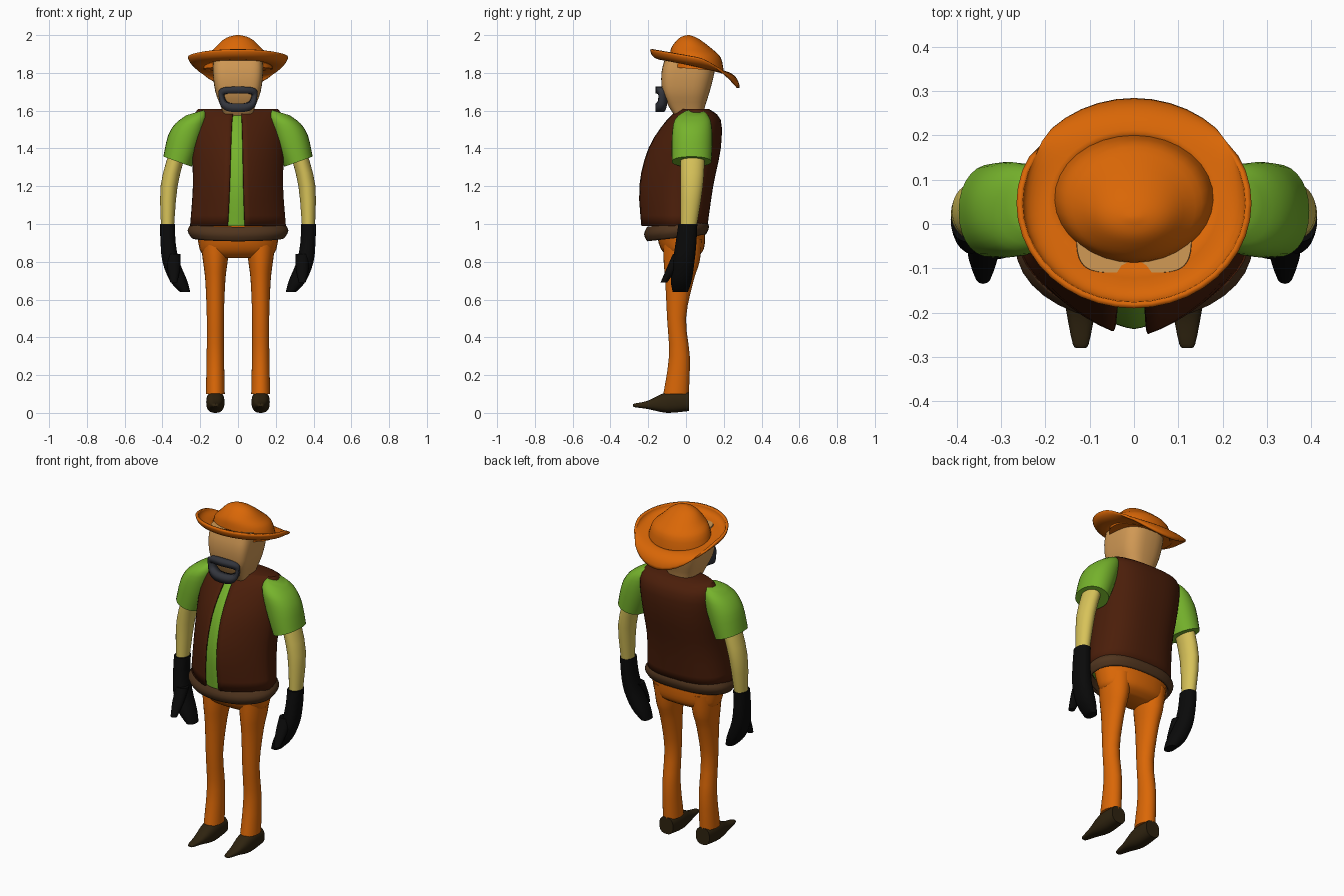
import bpy, bmesh
from math import sin, cos, pi, radians

cube = bpy.data.objects.get("Cube")
if cube:
    bpy.data.objects.remove(cube)


def material(name, red, green, blue):
    mat = bpy.data.materials.new(name)
    mat.use_nodes = True
    mat.diffuse_color = (red, green, blue, 1)
    shader = mat.node_tree.nodes["Principled BSDF"]
    shader.inputs["Base Color"].default_value = mat.diffuse_color
    return mat


orange_cloth = material("orange cloth", .7, .135, .002)
green_cloth = material("green cloth", .18, .45, .025)
brown_vest = material("dark brown vest", .07, .013, .003)
belt_leather = material("belt leather", .08, .035, .013)
shoe_leather = material("shoe leather", .028, .017, .005)
black_glove = material("black glove", .003, .003, .003)
slate_hair = material("slate hair", .032, .035, .045)
tan_skin = material("tan skin", .64, .32, .09)
pale_skin = material("pale skin", .68, .54, .1)


def finish(bm, name, mat, thickness=0):
    bmesh.ops.recalc_face_normals(bm, faces=bm.faces)
    mesh = bpy.data.meshes.new(name)
    bm.to_mesh(mesh)
    bm.free()
    mesh.materials.append(mat)
    part = bpy.data.objects.new(name, mesh)
    bpy.context.collection.objects.link(part)
    bpy.ops.object.select_all(action='DESELECT')
    part.select_set(True)
    bpy.context.view_layer.objects.active = part
    bpy.ops.object.shade_smooth_by_angle(angle=radians(50))
    if thickness:
        solidify = part.modifiers.new("thickness", 'SOLIDIFY')
        solidify.thickness = thickness
        solidify.offset = 0


def skin_rings(bm, rings, closed=True):
    count = len(rings[0])
    for lower, upper in zip(rings, rings[1:]):
        for i in range(count if closed else count - 1):
            j = (i + 1) % count
            bm.faces.new((lower[i], lower[j], upper[j], upper[i]))


def rounded(value, exponent):
    """Superellipse coordinate from a sine or cosine."""
    sign = 1 if value >= 0 else -1
    return sign * abs(value) ** (2 / exponent)


def smooth_keys(keys, count, steps=3):
    """Pass a smooth curve through the keys; a single number stays constant."""
    if isinstance(keys, (int, float)):
        keys = [keys] * count
    result = []
    for i in range(count - 1):
        a, b = keys[i], keys[i + 1]
        before, after = keys[max(i - 1, 0)], keys[min(i + 2, count - 1)]
        for k in range(steps):
            t = k / steps
            bend = t * (1 - t) / 2
            pull_a = (b - before) / 2 - (b - a)
            pull_b = (b - a) - (after - a) / 2
            result.append(a + (b - a) * t + 2 * bend * ((1 - t) * pull_a + t * pull_b))
    return result + [keys[-1]]


def loft(name, mat, levels, half, low, high, centre=0, side=1, front_power=2,
         back_power=2, segments=28, along_y=False, tilt_x=0, tilt_y=0,
         inset=0, gap=None, cap_start=True, cap_end=True, thickness=0):
    """Skin superellipse rings; low and high are their front and back limits."""
    bm = bmesh.new()
    tracks = [smooth_keys(keys, len(levels))
              for keys in (levels, half, low, high, centre, tilt_x)]
    rings = []
    for k, (level, width, near, far, middle, lean) in enumerate(zip(*tracks)):
        start, sweep, count = -pi / 2, 2 * pi, segments
        if gap:
            narrowing = 1.3 - .6 * k / len(tracks[0])
            start += gap[0] * narrowing
            sweep -= sum(gap) * narrowing
            count += 1
        ring = []
        for i in range(count):
            angle = start + sweep * i / segments
            exponent = front_power if sin(angle) < 0 else back_power
            across = (width - inset) * rounded(cos(angle), exponent)
            deep = ((far - near) / 2 - inset) * rounded(sin(angle), exponent)
            x = side * (middle + across)
            main = level + lean * across + tilt_y * deep
            other = (near + far) / 2 + deep
            ring.append(bm.verts.new((x, main, other) if along_y else (x, other, main)))
        rings.append(ring)
    skin_rings(bm, rings, closed=not gap)
    if cap_start:
        bm.faces.new(rings[0])
    if cap_end:
        bm.faces.new(rings[-1])
    finish(bm, name, mat, thickness)


# Torso: a shirt inside an open vest of the same shape
torso = dict(levels=(.99, 1.2, 1.4, 1.55, 1.605), half=(.25, .235, .24, .237, .21),
             low=(-.24, -.25, -.2, -.1, -.03), high=(.11, .14, .18, .18, .12),
             front_power=1.45, back_power=2.6, segments=40)
loft("vest", brown_vest, **torso, gap=(.19, .26), cap_start=False, thickness=.008)
loft("shirt", green_cloth, **torso, inset=.014)

# Belt and trouser seat
loft("belt", belt_leather, levels=(.93, .965, 1), half=(.24, .26, .24),
     low=(-.2, -.215, -.2), high=(.1, .115, .1), back_power=2.5, segments=36,
     tilt_y=.12, cap_start=False, cap_end=False, thickness=.014)
loft("trouser_seat", orange_cloth, levels=(.82, .85, .9, .99),
     half=(.15, .195, .21, .225), low=(-.08, -.12, -.145, -.16),
     high=(.04, .085, .1, .1), front_power=2.3, back_power=2.3)

# Limbs, mirrored
for prefix, side in (("left", 1), ("right", -1)):
    loft(prefix + "_trouser_leg", orange_cloth, side=side, centre=.12,
         levels=(.1, .3, .5, .7, .8, .92), half=(.05, .046, .045, .053, .065, .08),
         low=(-.12, -.09, -.1, -.11, -.118, -.12), high=(.015, .02, 0, .04, .072, .085))
    loft(prefix + "_shoe", shoe_leather, side=side, centre=.12, along_y=True,
         levels=(.015, -.1, -.2, -.27, -.28), half=(.045, .048, .032, .018, .008),
         low=(.01, 0, .02, .03, .035), high=(.11, .11, .065, .05, .045),
         front_power=2.5, back_power=2.5)
    loft(prefix + "_sleeve", green_cloth, side=side, tilt_x=(-.3, -.2, .1, .36),
         levels=(1.59, 1.55, 1.46, 1.33), centre=(.225, .245, .28, .32),
         half=(.05, .085, .09, .075), low=(-.01, -.06, -.075, -.075),
         high=(.1, .13, .14, .135), front_power=2.2, back_power=2.1)
    loft(prefix + "_arm", pale_skin, side=side,
         levels=(1.38, 1.2, .98), centre=(.32, .365, .373),
         half=(.045, .045, .034), low=-.03, high=(.1, .09, .055))
    loft(prefix + "_glove", black_glove, side=side,
         levels=(1, .9, .8, .7, .64), centre=(.373, .37, .355, .315, .28),
         half=(.04, .04, .045, .046, .027), low=(-.04, -.055, -.07, -.08, -.07),
         high=(.06, .055, .045, .03, .01), front_power=2.3, back_power=2.3)
    loft(prefix + "_thumb", black_glove, side=side, centre=.34, segments=12,
         levels=(.84, .76, .69), half=(.036, .033, .018),
         low=(-.07, -.105, -.135), high=(0, -.05, -.1))

# Head: flat-fronted block narrowing to the neck
loft("head", tan_skin, levels=(1.56, 1.62, 1.7, 1.8, 1.88),
     half=(.07, .09, .12, .133, .13), low=(-.05, -.09, -.125, -.13, -.11),
     high=(.09, .1, .125, .15, .155), front_power=5, back_power=2.8, segments=40)

# Beard: a closed band around the mouth, bent round the face
bm = bmesh.new()
bands = []
for middle, width, height in ((1.66, .092, .067), (1.665, .074, .027)):
    band = []
    for i in range(32):
        angle = 2 * pi * i / 32
        x = width * rounded(cos(angle), 3.5) * (1 + .2 * sin(angle))
        z = middle + height * rounded(sin(angle), 3.5)
        band.append(bm.verts.new((x, 2.5 * x * x - .14, z)))
    bands.append(band)
skin_rings(bm, bands)
finish(bm, "beard", slate_hair, thickness=.045)

# Hat: domed crown
loft("hat_crown", orange_cloth, levels=(1.82, 1.89, 1.93, 1.97, 1.99, 2),
     half=(.185, .165, .125, .085, .05, .01), low=(-.09, -.085, -.075, -.045, -.02, .01),
     high=(.2, .185, .145, .09, .055, .02), segments=32, tilt_y=-.08)

# Hat: brim rolled up in front and drooping behind
bm = bmesh.new()
rings = []
for k in range(9):
    roll = k / 8 * pi / 2
    rise = 1 - cos(roll)
    ring = []
    for i in range(40):
        angle = 2 * pi * i / 40
        back = sin(angle)
        spread = sin(roll) ** (.75 + .25 * back)
        root = 1.838 - .035 * back
        rim = 1.885 - (.165 * back ** 1.6 if back > 0 else .04 * back)
        ring.append(bm.verts.new(((.165 + .093 * spread) * cos(angle),
                                  .06 - .013 * spread + (.135 + .095 * spread) * back,
                                  root + (rim - root) * rise)))
    rings.append(ring)
skin_rings(bm, rings)
finish(bm, "hat_brim", orange_cloth, thickness=.014)
